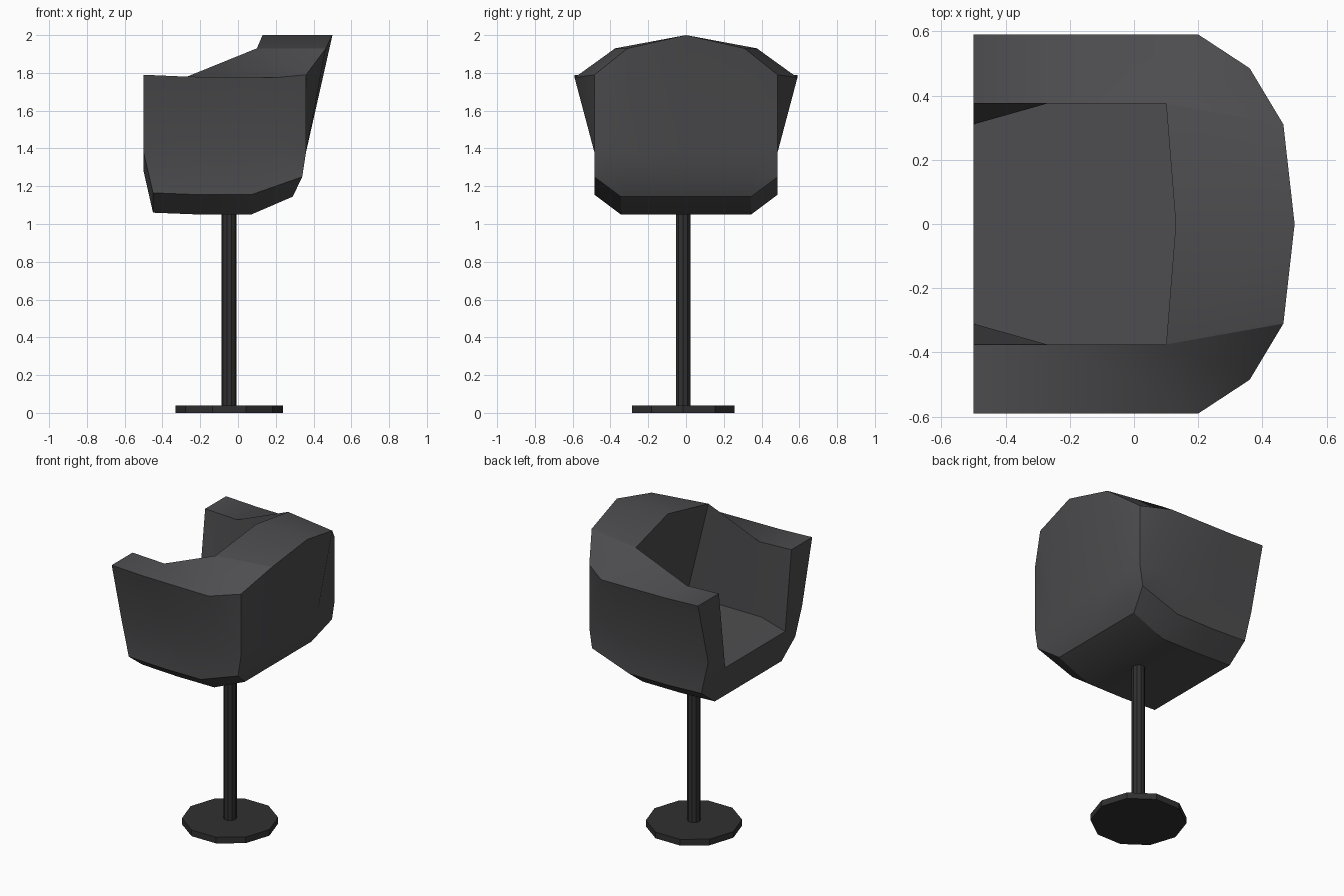
import bpy, bmesh

if "Cube" in bpy.data.objects:
    bpy.data.objects.remove(bpy.data.objects["Cube"])

def material(name, v):
    m = bpy.data.materials.new(name)
    m.diffuse_color = (v, v, v * 1.06, 1)
    m.use_nodes = True
    m.node_tree.nodes["Principled BSDF"].inputs["Base Color"].default_value = m.diffuse_color
    return m

upholstery = material("dark_upholstery", 0.075)
metal = material("black_metal", 0.03)

def finish(obj, mat):
    obj.data.materials.append(mat)
    bpy.ops.object.select_all(action='DESELECT')
    bpy.context.view_layer.objects.active = obj
    obj.select_set(True)
    bpy.ops.object.shade_smooth_by_angle(angle=0.5)

# Half-section loops of the bucket seat: open end (-x) round to the back centre (+x)
back_in = (0.10, 0.375, 1.93)
floor_in = (0.26, 0.38, 1.29)
floor = [(-0.5, 0.31, 1.28), (-0.28, 0.378, 1.29), floor_in, floor_in, floor_in, (0.29, 0, 1.29)]
inner_rim = [(-0.5, 0.375, 1.79), (-0.27, 0.375, 1.78), back_in, back_in, back_in, (0.13, 0, 2.0)]
outer_rim = [(-0.5, 0.59, 1.79), (-0.27, 0.59, 1.78), (0.2, 0.59, 1.775),
             (0.36, 0.485, 1.79), (0.465, 0.31, 1.93), (0.5, 0, 2.0)]
waist = [(-0.5, 0.485, 1.38), (-0.2, 0.485, 1.38), (0.16, 0.485, 1.38),
         (0.36, 0.485, 1.38), (0.36, 0.31, 1.38), (0.36, 0, 1.38)]
lower = [(-0.45, 0.485, 1.165), (-0.2, 0.485, 1.155), (0.07, 0.485, 1.155),
         (0.34, 0.485, 1.25), (0.34, 0.34, 1.25), (0.34, 0, 1.25)]
bottom = [(-0.45, 0.345, 1.06), (-0.2, 0.345, 1.05), (0.07, 0.345, 1.05),
          (0.29, 0.345, 1.145), (0.29, 0.345, 1.145), (0.29, 0, 1.145)]
centred = lambda row: [(x, 0, z) for x, y, z in row]
rows = [centred(floor), floor, inner_rim, outer_rim, waist, lower, bottom, centred(bottom)]

bm = bmesh.new()

def add_face(points, side):
    pts = []
    for x, y, z in points:
        p = (x, y * side, z)
        if p not in pts:
            pts.append(p)
    if len(pts) > 2:
        bm.faces.new([bm.verts.new(p) for p in pts])

for side in (1, -1):
    # Shell strips between neighbouring loops
    for a, b in zip(rows, rows[1:]):
        for i in range(len(a) - 1):
            add_face((a[i], a[i + 1], b[i + 1], b[i]), side)
    # Arm ends and front lip
    for loops in ((2, 3, 4, 1), (1, 4, 5, 6), (1, 6, 7, 0)):
        add_face([rows[k][0] for k in loops], side)

bmesh.ops.remove_doubles(bm, verts=bm.verts, dist=0.0005)
bmesh.ops.recalc_face_normals(bm, faces=bm.faces)
mesh = bpy.data.meshes.new("bucket_seat")
bm.to_mesh(mesh)
bm.free()
seat = bpy.data.objects.new("bucket_seat", mesh)
bpy.context.collection.objects.link(seat)
finish(seat, upholstery)

# Pole and round foot, ten-sided, with corners on the x axis
for name, radius, z0, z1 in (("pole", 0.04, 0.03, 1.06), ("base_disc", 0.285, 0, 0.04)):
    bpy.ops.mesh.primitive_cylinder_add(vertices=10, radius=radius, depth=z1 - z0,
                                        location=(-0.047, -0.015, (z0 + z1) / 2),
                                        rotation=(0, 0, 1.5708))
    part = bpy.context.object
    part.name = name
    finish(part, metal)
